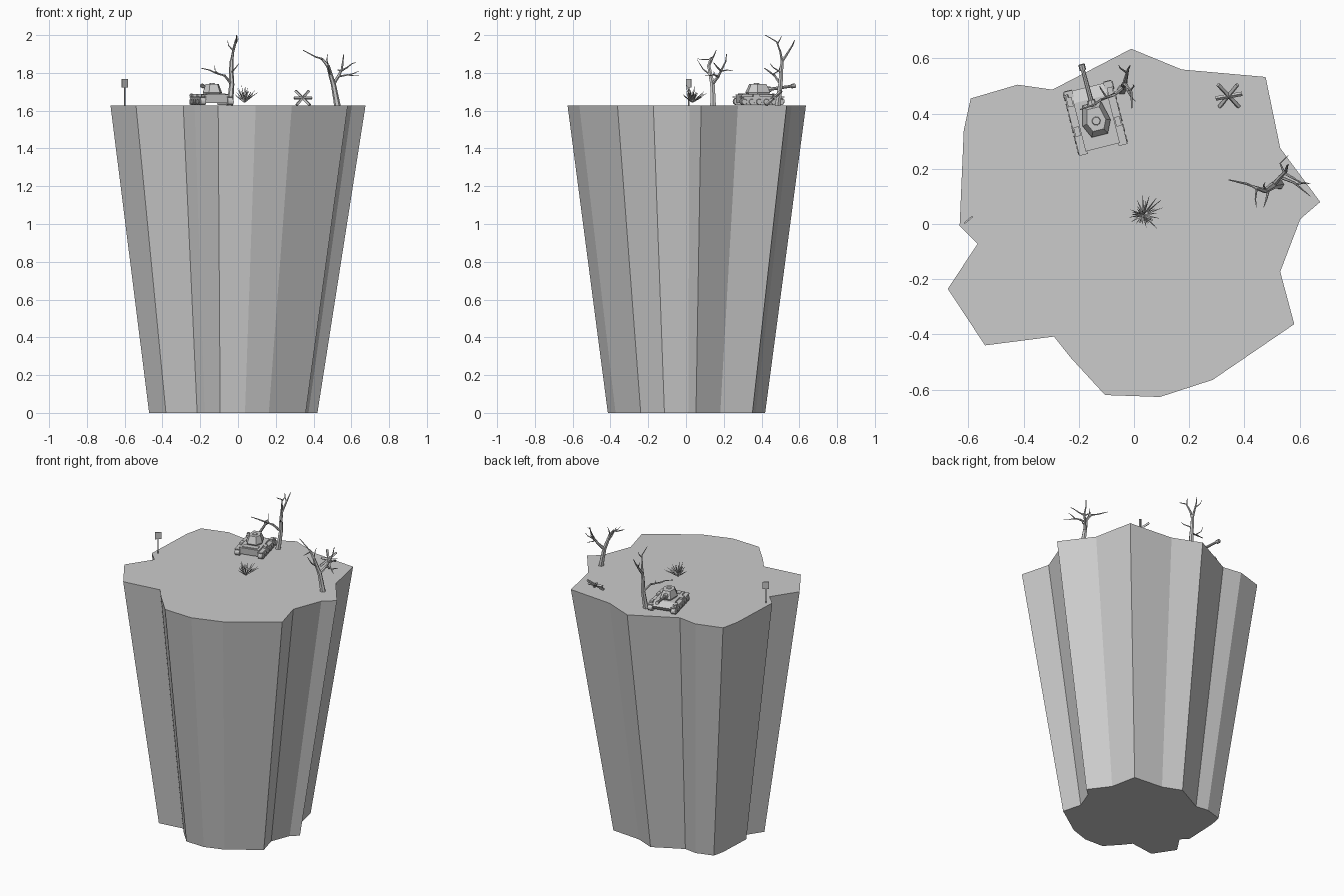
import bpy, math, random
from mathutils import Vector, Matrix

random.seed(4)
TOP = 1.627
grey = bpy.data.materials.new("stone_grey")
grey.diffuse_color = (0.6, 0.6, 0.6, 1)


def make(name, verts, faces, mat=None):
    me = bpy.data.meshes.new(name)
    me.from_pydata([tuple(mat @ Vector(v)) if mat else tuple(v) for v in verts], [], faces)
    me.materials.append(grey)
    ob = bpy.data.objects.new(name, me)
    bpy.context.collection.objects.link(ob)
    return ob


def loft(rings):
    """Verts and faces for a capped skin through rings of equal length."""
    n = len(rings[0])
    verts = [p for r in rings for p in r]
    faces = [tuple(range(n))[::-1], tuple(range((len(rings) - 1) * n, len(rings) * n))]
    for k in range(len(rings) - 1):
        for i in range(n):
            j = (i + 1) % n
            faces.append((k * n + i, k * n + j, (k + 1) * n + j, (k + 1) * n + i))
    return verts, faces


def tube(path, radii, sides=6):
    rings = []
    pts = [Vector(p) for p in path]
    for i, p in enumerate(pts):
        d = (pts[min(i + 1, len(pts) - 1)] - pts[max(i - 1, 0)]).normalized()
        ref = Vector((1, 0, 0)) if abs(d.x) < 0.8 else Vector((0, 1, 0))
        u = (ref - d * ref.dot(d)).normalized()
        w = d.cross(u)
        rings.append([p + radii[i] * (u * math.cos(t) + w * math.sin(t))
                      for t in (2 * math.pi * k / sides for k in range(sides))])
    return loft(rings)


def join(parts):
    V, F = [], []
    for v, f in parts:
        o = len(V)
        V += [Vector(p) for p in v]
        F += [tuple(i + o for i in q) for q in f]
    return V, F


def box(x0, x1, y0, y1, z0, z1):
    return loft([[(x0, y0, z), (x1, y0, z), (x1, y1, z), (x0, y1, z)] for z in (z0, z1)])


def side_profile(pts, x0, x1):
    """Profile in y,z pushed along x."""
    return loft([[(x, y, z) for y, z in pts] for x in (x0, x1)])


# Rock pillar: jagged outline shrinking to the base
outline = [(-.01, .635), (.173, .56), (.477, .533), (.53, .275), (.675, .08), (.603, .018),
           (.53, -.173), (.581, -.363), (.285, -.565), (.094, -.627), (-.105, -.62),
           (-.23, -.484), (-.29, -.408), (-.54, -.44), (-.675, -.235), (-.567, -.072),
           (-.632, -.007), (-.617, .34), (-.592, .455), (-.422, .505), (-.296, .487)][::-1]
make("rock_pillar", *loft([[(x * .66 - .025, y * .66, 0) for x, y in outline],
                           [(x, y, TOP) for x, y in outline]]))

# Tank, built around its own origin facing +y
M = Matrix.Translation((-.14, .385, TOP)) @ Matrix.Rotation(math.radians(14), 4, 'Z')
make("tank_hull", *side_profile([(-.105, .014), (-.11, .058), (.07, .06), (.115, .038), (.1, .014)],
                                -.064, .064), M)
track = []
for a in range(9):
    t = math.radians(90 - a * 22.5)
    track.append((.1 + .02 * math.cos(t), .022 + .02 * math.sin(t)))
for a in range(9):
    t = math.radians(270 - a * 22.5)
    track.append((-.1 + .02 * math.cos(t), .022 + .02 * math.sin(t)))
for s, side in ((-1, "left"), (1, "right")):
    make(side + "_track", *side_profile(track, s * .06, s * .088), M)
    make(side + "_fender", *box(min(s * .058, s * .09), max(s * .058, s * .09),
                                -.12, .118, .043, .049), M)
    wheels = [tube([(s * .086, -.1 + i * .04, .02), (s * .093, -.1 + i * .04, .02)],
                   [.016, .014], 10) for i in range(6)]
    make(side + "_wheels", *join(wheels), M)
    make(side + "_boxes", *join([box(s * .076 - .01, s * .076 + .01, y, y + .035, .049, .06)
                                 for y in (-.05, .06)]), M)
make("front_lamp", *tube([(-.085, .095, .055), (-.085, .107, .055)], [.009, .009], 8), M)
make("engine_deck", *box(-.05, .05, -.1, -.065, .058, .063), M)

# Turret, cupola and gun
hexa = [(-.03, -.062), (.03, -.062), (.052, -.015), (.034, .058), (-.034, .058), (-.052, -.015)]
make("turret", *loft([[(x * k, y * k - .004, z) for x, y in hexa]
                      for k, z in ((.9, .058), (1, .07), (.68, .114))]), M)
make("turret_hatch", *tube([(0, -.012, .112), (0, -.012, .119)], [.017, .014], 8), M)
make("gun_mantlet", *tube([(0, .035, .083), (0, .066, .086)], [.02, .014], 8), M)
make("gun_barrel", *join([tube([(0, .05, .085), (-.002, .19, .104)], [.009, .007], 8),
                          tube([(-.002, .178, .1025), (-.002, .2, .1055)], [.012, .012], 8)]), M)

# Bare trees: each branch is a tapering bent tube
def tree(name, branches):
    parts = []
    for path, r0, r1 in branches:
        n = len(path) - 1
        parts.append(tube(path, [r0 + (r1 - r0) * i / n for i in range(n + 1)]))
    make(name, *join(parts))


tree("tree_by_tank", [
    ([(-.045, .485, 1.62), (-.04, .49, 1.66), (-.033, .5, 1.74), (-.036, .505, 1.82),
      (-.034, .51, 1.87)], .018, .009),
    ([(-.034, .508, 1.86), (-.028, .535, 1.9), (-.022, .56, 1.94), (-.014, .575, 1.975)], .009, .002),
    ([(-.034, .508, 1.86), (-.026, .5, 1.91), (-.01, .48, 1.965), (-.008, .42, 2.0)], .008, .002),
    ([(-.028, .55, 1.92), (-.05, .565, 1.945), (-.055, .575, 1.97)], .004, .001),
    ([(-.012, .485, 1.955), (0, .5, 1.98), (-.004, .505, 1.995)], .004, .001),
    ([(-.034, .5, 1.74), (-.07, .47, 1.785), (-.12, .45, 1.8), (-.15, .43, 1.815),
      (-.195, .415, 1.825)], .008, .002),
    ([(-.1, .46, 1.793), (-.12, .49, 1.81), (-.125, .5, 1.84)], .004, .001),
    ([(-.036, .505, 1.8), (-.01, .46, 1.83), (.005, .445, 1.85)], .005, .001)])

tree("tree_at_edge", [
    ([(.527, .143, 1.62), (.52, .143, 1.66), (.505, .14, 1.74), (.49, .13, 1.79),
      (.476, .12, 1.84)], .018, .009),
    ([(.476, .12, 1.835), (.445, .13, 1.875), (.41, .145, 1.885), (.344, .16, 1.92)], .009, .002),
    ([(.445, .13, 1.872), (.44, .09, 1.87), (.444, .06, 1.875)], .004, .001),
    ([(.478, .12, 1.83), (.47, .14, 1.87), (.475, .15, 1.9)], .005, .001),
    ([(.505, .14, 1.74), (.53, .17, 1.78), (.55, .19, 1.82), (.555, .21, 1.86),
      (.56, .215, 1.9)], .01, .002),
    ([(.545, .185, 1.81), (.58, .165, 1.83), (.605, .15, 1.85), (.625, .145, 1.855)], .006, .001),
    ([(.545, .185, 1.81), (.53, .22, 1.815), (.56, .25, 1.81)], .005, .001),
    ([(.53, .17, 1.78), (.58, .15, 1.79), (.61, .125, 1.785), (.64, .1, 1.785)], .006, .001),
    ([(.59, .145, 1.79), (.62, .15, 1.8), (.64, .145, 1.81)], .004, .001),
    ([(.488, .128, 1.79), (.48, .09, 1.82), (.47, .06, 1.87)], .006, .001)])

# Crossed beam obstacle
beams = [((.305, .505, 1.705), (.38, .425, 1.63)), ((.296, .455, 1.667), (.392, .472, 1.667)),
         ((.31, .425, 1.63), (.375, .505, 1.705))]
make("crossed_beams", *join([tube(b, [.008, .008], 4) for b in beams]))

# Spiky dry bush
spikes = []
for i in range(34):
    a = i * 2.4
    tilt = math.radians(random.uniform(8, 65))
    ln = random.uniform(.055, .1)
    d = Vector((math.cos(a) * math.sin(tilt), math.sin(a) * math.sin(tilt), math.cos(tilt)))
    b = Vector((.034, .033, 1.645))
    spikes.append(tube([b, b + d * ln * .5, b + d * ln], [.004, .003, .0005], 3))
make("dry_bush", *join(spikes))

# Sign on a post
S = Matrix.Translation((-.6, .015, 0)) @ Matrix.Rotation(math.radians(40), 4, 'Z')
make("sign_board", *box(-.02, .02, -.003, .003, 1.722, 1.768), S)
make("sign_post", *box(-.003, .003, -.003, .003, 1.625, 1.735), S)
